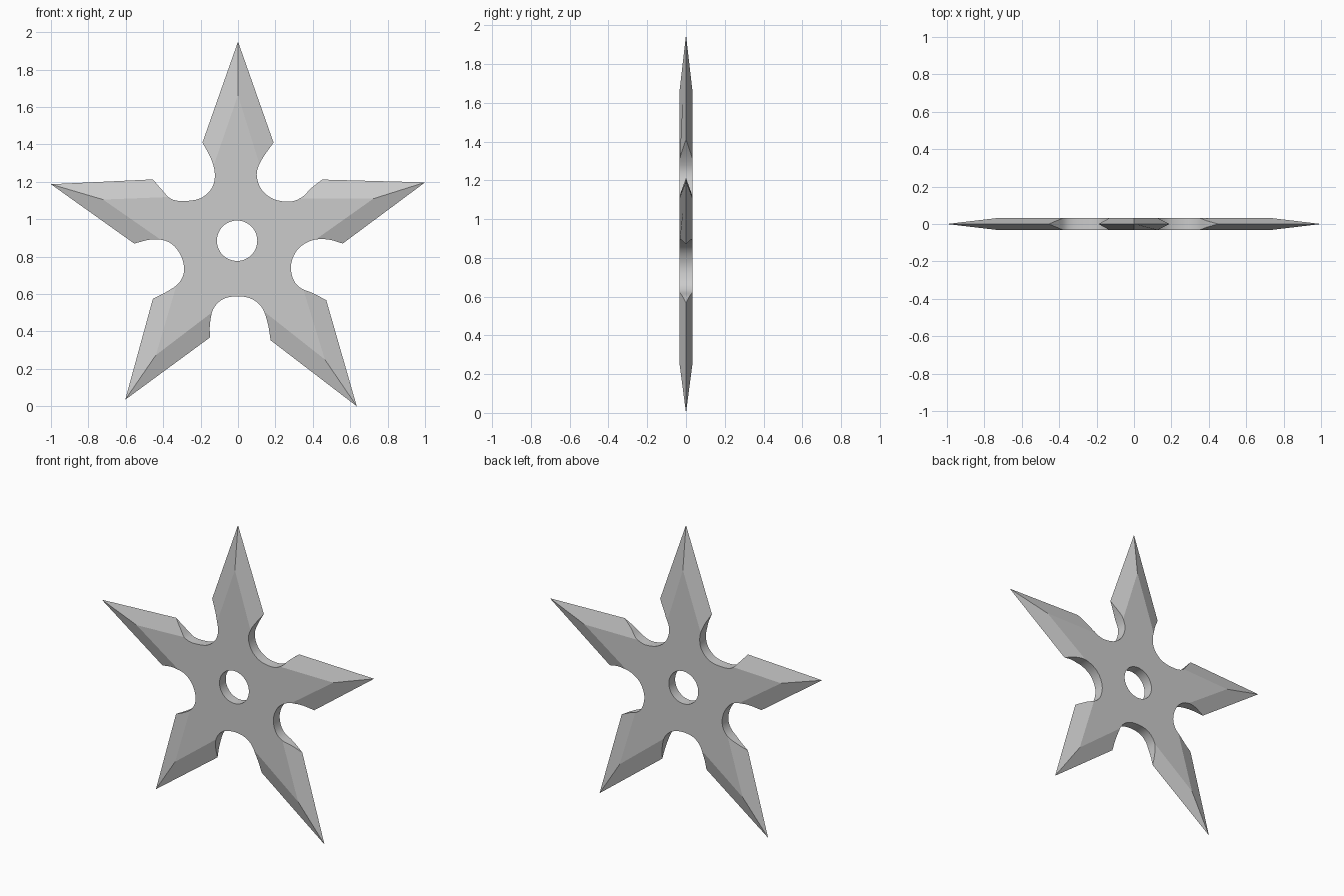
import bpy, bmesh, math
from mathutils import Vector

if "Cube" in bpy.data.objects:
    bpy.data.objects.remove(bpy.data.objects["Cube"])

T, W = 0.033, 0.095          # half thickness, width of the ground bevel
HOLE = (-0.005, 0.885, 0.108)

# Blade tips (x, z), clockwise from the top
tips = [Vector(p) for p in
        [(0, 1.95), (1, 1.197), (0.635, 0), (-0.603, 0.035), (-1, 1.187)]]

# Notch profiles between neighbouring blades, shoulder to shoulder
notches = [
    [(0.19, 1.41), (0.125, 1.315), (0.10, 1.24), (0.125, 1.16), (0.19, 1.108),
     (0.28, 1.094), (0.345, 1.12), (0.39, 1.165), (0.45, 1.212)],
    [(0.56, 0.87), (0.48, 0.892), (0.395, 0.887), (0.32, 0.84), (0.284, 0.76),
     (0.295, 0.68), (0.335, 0.632), (0.40, 0.605), (0.472, 0.567)],
    [(0.174, 0.353), (0.16, 0.44), (0.13, 0.525), (0.075, 0.573), (0, 0.588),
     (-0.08, 0.573), (-0.132, 0.52), (-0.15, 0.44), (-0.15, 0.368)],
    [(-0.455, 0.575), (-0.385, 0.61), (-0.315, 0.66), (-0.288, 0.73),
     (-0.31, 0.815), (-0.37, 0.878), (-0.46, 0.892), (-0.555, 0.87)],
    [(-0.455, 1.213), (-0.405, 1.155), (-0.36, 1.11), (-0.295, 1.097),
     (-0.20, 1.112), (-0.138, 1.17), (-0.124, 1.245), (-0.145, 1.325), (-0.19, 1.41)],
]


def smooth_path(pts, n=4):
    """Catmull-Rom curve through the points."""
    p = [Vector(a) for a in pts]
    p = [2 * p[0] - p[1]] + p + [2 * p[-1] - p[-2]]
    out = []
    for i in range(1, len(p) - 2):
        a, b, c, d = p[i - 1:i + 3]
        for k in range(n):
            t = k / n
            out.append(0.5 * (2 * b + (c - a) * t + (2 * a - 5 * b + 4 * c - d) * t * t
                              + (3 * b - a - 3 * c + d) * t ** 3))
    return out + [p[-2]]


def edge_dist(q, a, b):
    u = (b - a).normalized()
    return abs(u.x * (q.y - a.y) - u.y * (q.x - a.x))


bm = bmesh.new()


def pair(p, h):
    """Front and back vertex; a single one on the cutting edge."""
    f = bm.verts.new((p.x, -h, p.y))
    return (f, f) if h < 1e-5 else (f, bm.verts.new((p.x, h, p.y)))


def face(vs):
    vs = list(dict.fromkeys(vs))
    if len(vs) > 2:
        bm.faces.new(vs)


paths = [smooth_path(n) for n in notches]
tip_v = [pair(t, 0) for t in tips]
apex_v, path_v, full = [], [], []

for i in range(5):
    # Flat face ends in a point inside each blade
    t = tips[i]
    u1 = (paths[i][0] - t).normalized()
    u2 = (paths[i - 1][-1] - t).normalized()
    b = (u1 + u2).normalized()
    apex_v.append(pair(t + b * W / abs(b.x * u1.y - b.y * u1.x), T))
    # Notch wall rises from the sharp shoulder to full thickness
    pts, m = paths[i], len(paths[i]) // 2
    hs = [T * min(1, (edge_dist(q, t, pts[0]) if k < m else
                      edge_dist(q, tips[(i + 1) % 5], pts[-1])) / W)
          for k, q in enumerate(pts)]
    full.append((next(k for k in range(m) if hs[k] >= T),
                 next(k for k in reversed(range(m, len(pts))) if hs[k] >= T)))
    lo, hi = full[-1]
    hs[lo:hi + 1] = [T] * (hi - lo + 1)
    path_v.append([pair(q, h) for q, h in zip(pts, hs)])

for pv in path_v:                       # notch walls
    for a, b in zip(pv, pv[1:]):
        face([a[0], b[0], b[1], a[1]])

for s in (0, 1):                        # bevels and flat face on both sides
    cap = []
    for i in range(5):
        j, (lo, hi) = (i + 1) % 5, full[i]
        face([tip_v[i][s]] + [v[s] for v in path_v[i][:lo + 1]] + [apex_v[i][s]])
        face([apex_v[j][s]] + [v[s] for v in path_v[i][hi:]] + [tip_v[j][s]])
        cap += [apex_v[i][s]] + [v[s] for v in path_v[i][lo:hi + 1]]
    face(cap)
bmesh.ops.recalc_face_normals(bm, faces=bm.faces)

mesh = bpy.data.meshes.new("throwing_star")
bm.to_mesh(mesh)
bm.free()
star = bpy.data.objects.new("throwing_star", mesh)
bpy.context.collection.objects.link(star)

# Round centre hole
bpy.ops.mesh.primitive_cylinder_add(vertices=48, radius=HOLE[2], depth=0.3,
                                    location=(HOLE[0], 0, HOLE[1]),
                                    rotation=(math.pi / 2, 0, 0))
cutter = bpy.context.object
cutter.name = "hole_cutter"
cutter.hide_render = True
bpy.ops.object.select_all(action='DESELECT')
star.select_set(True)
bpy.context.view_layer.objects.active = star
mod = star.modifiers.new("centre_hole", 'BOOLEAN')
mod.operation, mod.solver, mod.object = 'DIFFERENCE', 'EXACT', cutter
bpy.ops.object.modifier_apply(modifier=mod.name)
bpy.data.objects.remove(cutter)
bpy.ops.object.shade_smooth_by_angle(angle=math.radians(16))
